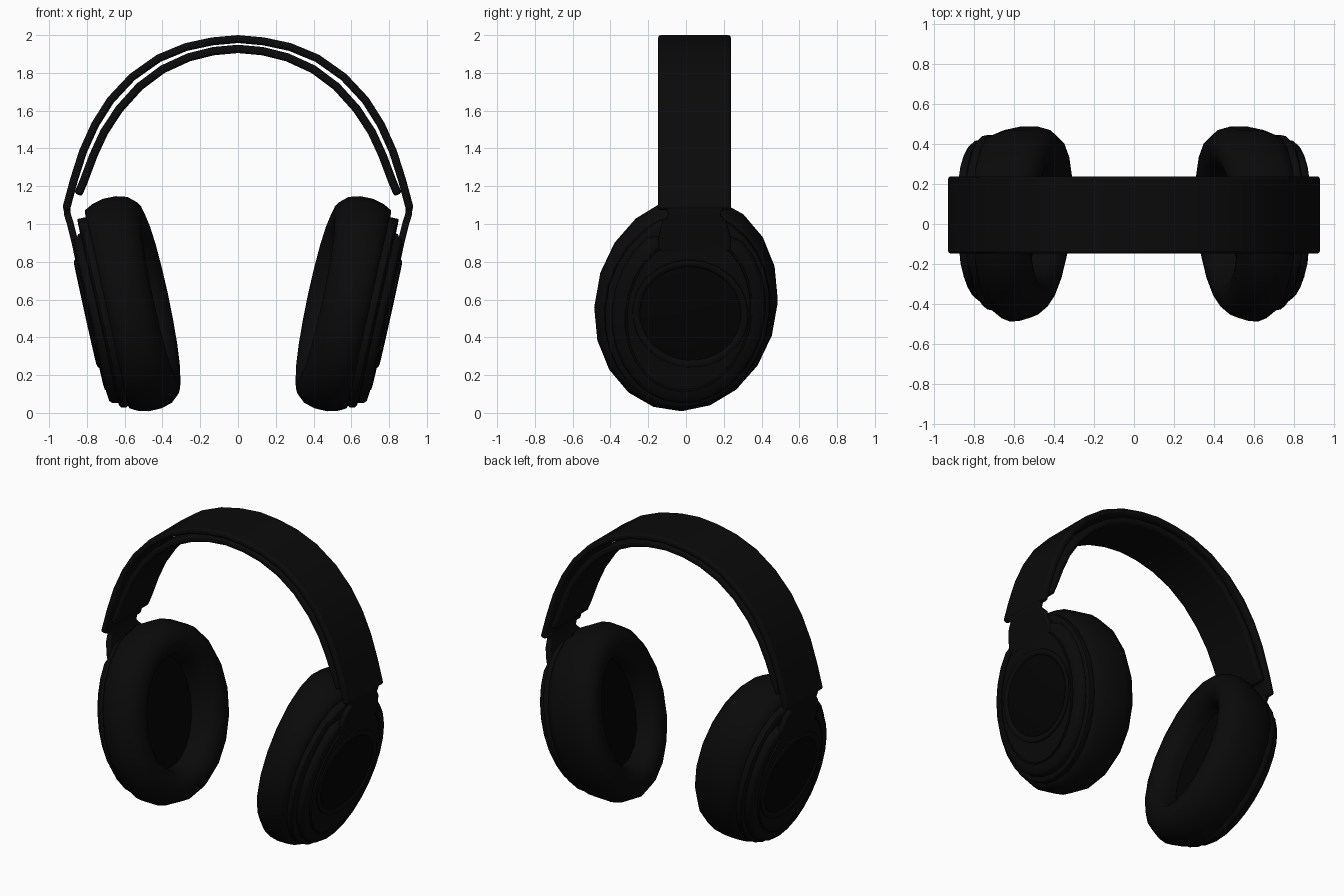
import bpy, bmesh, math
from mathutils import Vector, Matrix

if "Cube" in bpy.data.objects:
    bpy.data.objects.remove(bpy.data.objects["Cube"])


def material(name, v):
    m = bpy.data.materials.new(name)
    m.diffuse_color = (v, v, v, 1)
    m.use_nodes = True
    m.node_tree.nodes["Principled BSDF"].inputs["Base Color"].default_value = m.diffuse_color
    return m


BLACK = material("black", 0.003)
DARK = material("dark", 0.001)
MID_Y = 0.045


def finish(bm, name, mat, bevel=0, angle=40):
    bmesh.ops.recalc_face_normals(bm, faces=bm.faces)
    me = bpy.data.meshes.new(name)
    bm.to_mesh(me)
    bm.free()
    ob = bpy.data.objects.new(name, me)
    bpy.context.collection.objects.link(ob)
    me.materials.append(mat)
    if bevel:
        b = ob.modifiers.new("bevel", 'BEVEL')
        b.width, b.segments, b.limit_method = bevel, 2, 'ANGLE'
        b.angle_limit = math.radians(50)
    bpy.ops.object.select_all(action='DESELECT')
    ob.select_set(True)
    bpy.context.view_layer.objects.active = ob
    bpy.ops.object.shade_smooth_by_angle(angle=math.radians(angle))
    return ob


def loft(bm, rings):
    loops = [[bm.verts.new(p) for p in r] for r in rings]
    n = len(loops[0])
    for a, b in zip(loops, loops[1:]):
        for i in range(n):
            bm.faces.new((a[i], a[(i + 1) % n], b[(i + 1) % n], b[i]))
    bm.faces.new(loops[0])
    bm.faces.new(loops[-1])


def strip(name, path, thick, halves, bevel):
    """Flat strip following an x-z path, with a half width at each point."""
    pts = [Vector(p) for p in path]
    rings = []
    for i, p in enumerate(pts):
        t = (pts[min(i + 1, len(pts) - 1)] - pts[max(i - 1, 0)]).normalized()
        n = Vector((-t.y, t.x)) * thick / 2
        h = halves[i]
        rings.append([(q.x, MID_Y + y, q.y) for q, y in
                      ((p - n, -h), (p + n, -h), (p + n, h), (p - n, h))])
    bm = bmesh.new()
    loft(bm, rings)
    return finish(bm, name, BLACK, bevel)


def arch(half):
    """Symmetric arch from the points of its right half."""
    return [(-x, z) for x, z in half[:0:-1]] + half


# headband: outer shell and inner cushion strip
outer = arch([(0, 1.979), (.135, 1.967), (.275, 1.937), (.42, 1.877), (.56, 1.778),
              (.675, 1.655), (.757, 1.525), (.82, 1.385), (.868, 1.235), (.911, 1.075)])
strip("headband_shell", outer, .042, [.193] * len(outer), .014)
inner = arch([(0, 1.927), (.13, 1.915), (.262, 1.882), (.399, 1.819), (.522, 1.727),
              (.628, 1.609), (.708, 1.488), (.766, 1.362), (.816, 1.228), (.847, 1.155)])
strip("headband_cushion", inner, .044, [.18] * len(inner), .014)

# ear cup frame: tilted so the tops lean out; the pads are wedges facing forward
TILT, YAW, ROLL, WEDGE = math.radians(12.5), math.radians(-.5), math.radians(10), .12
CENTRE = Vector((.575, 0, .575))
ROT = Matrix.Rotation(YAW, 3, 'Z')
U = ROT @ Vector((0, 1, 0))
V = ROT @ Vector((math.sin(TILT), 0, math.cos(TILT)))
W = ROT @ Vector((math.cos(TILT), 0, -math.sin(TILT)))


def oval(a, b, w, side, n, top, shift):
    ring = []
    blend = min(1, max(0, (.12 - w) / .18))
    for i in range(n):
        t = 2 * math.pi * (i + .5) / n
        u, v = a * math.cos(t), b * math.sin(t)
        u, v = (u * math.cos(ROLL) + v * math.sin(ROLL),
                v * math.cos(ROLL) - u * math.sin(ROLL))
        p = CENTRE + U * (u + shift) + V * min(v, top) + W * (w - WEDGE * blend * u)
        ring.append((p.x * side, p.y, p.z))
    return ring


def turned(name, profile, side, mat, a=.485, b=.58, n=20, top=9, angle=40, shift=0):
    """Oval body from (inset, depth) profile points."""
    bm = bmesh.new()
    loft(bm, [oval(a - d, b - d, w, side, n, top, shift) for d, w in profile])
    finish(bm, name, mat, angle=angle)


for side, tag in ((1, "right"), (-1, "left")):
    # soft ear pad with recessed opening
    turned("ear_pad_" + tag,
           [(.222, .0), (.222, -.07), (.208, -.12), (.17, -.157), (.12, -.17),
            (.06, -.155), (.02, -.11), (.003, -.05), (.002, .02), (.018, .08), (.04, .12),
            (.06, .125)],
           side, BLACK, angle=60)
    turned("speaker_cloth_" + tag, [(.21, -.015), (.21, .01)], side, DARK)
    # stepped housing
    turned("housing_" + tag,
           [(.06, .11), (.048, .135), (.053, .16), (.068, .17), (.09, .172)],
           side, BLACK, n=28, top=.5, shift=.008)
    turned("outer_housing_" + tag,
           [(.09, .16), (.08, .175), (.085, .2), (.10, .215), (.15, .22),
            (.152, .214), (.16, .214), (.162, .225), (.18, .227)],
           side, BLACK, n=28, top=.41, shift=.016)
    # round end cap with a raised rim and sunken face
    turned("cap_rim_" + tag,
           [(0, .215), (.005, .235), (.02, .239), (.036, .235), (.042, .227)],
           side, BLACK, a=.31, b=.295, n=32, shift=.025)
    turned("cap_face_" + tag, [(0, .219), (0, .231), (.01, .234)],
           side, DARK, a=.268, b=.253, n=32, shift=.025)
    # arm from the headband down to the housing
    path = [(.908, 1.11), (.903, 1.05), (.89, 1.01), (.87, .93), (.853, .86)]
    strip("arm_" + tag, [(x * side, z) for x, z in path], .036,
          [.165, .135, .17, .19, .19], .008)
    # hinge block between arm and cup
    bm = bmesh.new()
    bmesh.ops.create_cube(bm, size=1)
    bmesh.ops.scale(bm, vec=(.07, .24, .12), verts=bm.verts)
    bmesh.ops.translate(bm, vec=(.815 * side, MID_Y, .89), verts=bm.verts)
    finish(bm, "hinge_" + tag, BLACK, .012)
